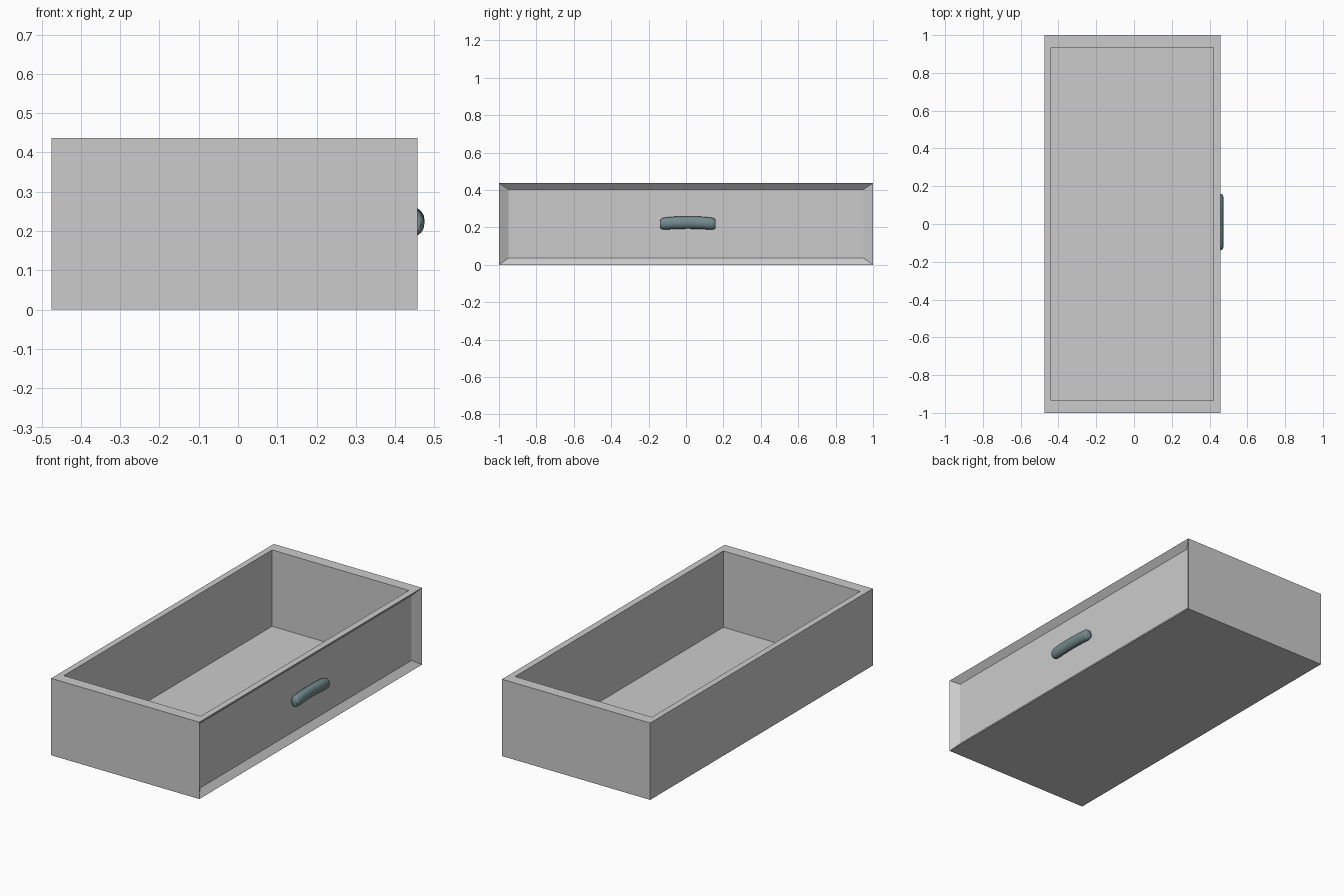
import bpy
import bmesh
import math
from mathutils import Vector

old = bpy.data.objects.get("Cube")
if old:
    bpy.data.objects.remove(old, do_unlink=True)


def make_material(name, colour):
    mat = bpy.data.materials.new(name)
    mat.use_nodes = True
    mat.diffuse_color = colour
    mat.node_tree.nodes["Principled BSDF"].inputs["Base Color"].default_value = colour
    return mat


def add_object(name, bm, mat):
    bmesh.ops.recalc_face_normals(bm, faces=bm.faces)
    mesh = bpy.data.meshes.new(name)
    bm.to_mesh(mesh)
    bm.free()
    mesh.materials.append(mat)
    obj = bpy.data.objects.new(name, mesh)
    bpy.context.collection.objects.link(obj)
    return obj


def fit(verts, low, high):
    """Move a box or rectangle of vertices to the given bounds."""
    centre = sum((v.co for v in verts), Vector()) / len(verts)
    for v in verts:
        v.co = Vector([h if c > m else l for c, m, l, h in zip(v.co, centre, low, high)])


def inset_to(bm, face, low, high):
    """Inset a face and place its new inner edge at the given bounds."""
    bmesh.ops.inset_individual(bm, faces=[face], thickness=0.01)
    fit(list(face.verts), low, high)


grey = make_material("pale grey", (0.6, 0.6, 0.6, 1))
teal = make_material("dark teal grey", (0.17, 0.255, 0.27, 1))

# Drawer box: rim, open tray and sloped recessed panel
bm = bmesh.new()
bmesh.ops.create_cube(bm, size=1)
fit(list(bm.verts), (-0.475, -1, 0), (0.457, 1, 0.437))
bm.normal_update()
top = max(bm.faces, key=lambda f: f.normal.z)
panel = max(bm.faces, key=lambda f: f.normal.x)
inset_to(bm, top, (-0.44, -0.935, 0.437), (0.42, 0.935, 0.437))
inset_to(bm, top, (-0.44, -0.935, 0.003), (0.42, 0.935, 0.003))
inset_to(bm, panel, (0.426, -0.95, 0.035), (0.426, 0.95, 0.403))
add_object("drawer_box", bm, grey)

# Handle: a gently arched rounded bar with blunt ends
SIDES = 16
stations = [(-0.138, 0.6), (-0.133, 0.82), (-0.118, 0.98), (-0.07, 1), (0.01, 1),
            (0.09, 1), (0.138, 0.98), (0.153, 0.82), (0.158, 0.6)]
bm = bmesh.new()
rings = []
for y, size in stations:
    arch = 0.226 - 0.008 * ((y - 0.01) / 0.148) ** 2
    ring = []
    for i in range(SIDES):
        a = math.tau * i / SIDES
        ring.append(bm.verts.new((0.449 + 0.026 * size * math.cos(a), y,
                                  arch + 0.033 * size * math.sin(a))))
    rings.append(ring)
for a, b in zip(rings, rings[1:]):
    for i in range(SIDES):
        j = (i + 1) % SIDES
        bm.faces.new((a[i], a[j], b[j], b[i]))
for ring in (rings[0], rings[-1]):
    bm.faces.new(ring)
handle = add_object("handle", bm, teal)
bpy.ops.object.select_all(action="DESELECT")
handle.select_set(True)
bpy.context.view_layer.objects.active = handle
bpy.ops.object.shade_smooth_by_angle(angle=math.radians(40))
